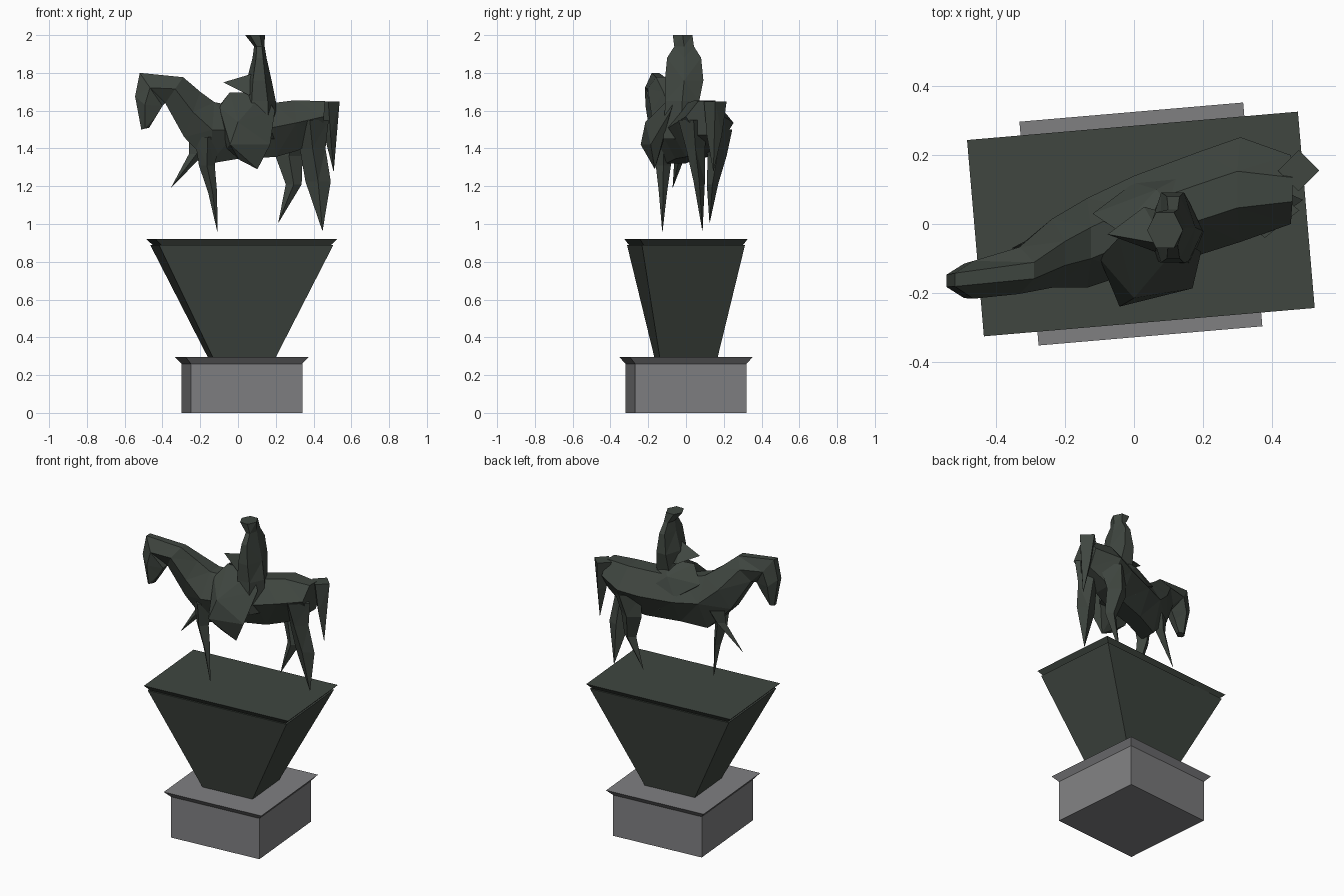
import bpy, bmesh, math


def material(name, rgb):
    m = bpy.data.materials.new(name)
    m.diffuse_color = (*rgb, 1)
    return m


BRONZE = material("dark green bronze", (0.050, 0.061, 0.051))
STONE = material("grey stone", (0.215, 0.215, 0.222))


def finish(bm, name, mat):
    bmesh.ops.remove_doubles(bm, verts=bm.verts, dist=0.0005)
    bmesh.ops.recalc_face_normals(bm, faces=bm.faces)
    me = bpy.data.meshes.new(name)
    bm.to_mesh(me)
    bm.free()
    me.materials.append(mat)
    ob = bpy.data.objects.new(name, me)
    bpy.context.collection.objects.link(ob)
    return ob


def loft(name, rings, mat, triangles=True):
    """Skin a list of equal-sized point rings and cap both ends."""
    bm = bmesh.new()
    loops = [[bm.verts.new(p) for p in r] for r in rings]
    n = len(loops[0])
    for a, b in zip(loops, loops[1:]):
        for i in range(n):
            j = (i + 1) % n
            bm.faces.new((a[i], a[j], b[j], b[i]))
    bm.faces.new(loops[0])
    bm.faces.new(loops[-1])
    if triangles:
        bmesh.ops.triangulate(bm, faces=bm.faces)
    return finish(bm, name, mat)


def limb(name, stations, sides=4):
    """Stations are (x, y, z, x radius, y radius), stacked by height."""
    top = max(math.sin(2 * math.pi * i / sides) for i in range(sides))
    rings = [[(x + rx * math.cos(2 * math.pi * i / sides),
               y + ry * math.sin(2 * math.pi * i / sides) / top, z)
              for i in range(sides)] for x, y, z, rx, ry in stations]
    return loft(name, rings, BRONZE)


def hull(name, points):
    bm = bmesh.new()
    for p in points:
        bm.verts.new(p)
    res = bmesh.ops.convex_hull(bm, input=bm.verts)
    junk = [v for v in res["geom_interior"] if isinstance(v, bmesh.types.BMVert)]
    bmesh.ops.delete(bm, geom=junk, context='VERTS')
    return finish(bm, name, BRONZE)


def tapered_block(name, levels, mat):
    """Levels are (width, depth, z); the plinth stands turned by 4.9 degrees."""
    c, s = math.cos(math.radians(4.9)), math.sin(math.radians(4.9))
    rings = []
    for w, d, z in levels:
        corners = [(-w / 2, -d / 2), (w / 2, -d / 2), (w / 2, d / 2), (-w / 2, d / 2)]
        rings.append([(0.02 + c * x - s * y, s * x + c * y, z) for x, y in corners])
    return loft(name, rings, mat, False)


# Plinth: stone foot with flared cap, then dark tapered block with flared slab
tapered_block("stone_foot", [(0.592, 0.592, 0), (0.592, 0.592, 0.26),
                             (0.652, 0.652, 0.295)], STONE)
tapered_block("tapered_plinth", [(0.335, 0.308, 0.295), (0.927, 0.548, 0.89)], BRONZE)
tapered_block("top_slab", [(0.905, 0.53, 0.89), (0.964, 0.572, 0.92)], BRONZE)

# Horse body, neck and head: (top x, top z, bottom x, bottom z, centre y, half width)
sections = [
    (0.46, 1.65, 0.45, 1.47, 0.10, 0.10),
    (0.30, 1.655, 0.32, 1.39, 0.10, 0.152),
    (0.18, 1.64, 0.20, 1.355, 0.06, 0.15),
    (0.00, 1.62, 0.00, 1.345, 0.00, 0.14),
    (-0.125, 1.645, -0.15, 1.32, -0.055, 0.13),
    (-0.20, 1.70, -0.285, 1.46, -0.085, 0.10),
    (-0.29, 1.777, -0.385, 1.64, -0.135, 0.068),
    (-0.52, 1.80, -0.40, 1.625, -0.162, 0.055),
    (-0.545, 1.676, -0.43, 1.575, -0.165, 0.05),
    (-0.512, 1.50, -0.47, 1.51, -0.168, 0.028),
]
profile = [(0, 0.35), (0.45, 1), (1, 0.4), (1, -0.4), (0.45, -1), (0, -0.35)]
loft("horse_body", [[(tx + f * (bx - tx), y + s * w, tz + f * (bz - tz))
                     for f, s in profile]
                    for tx, tz, bx, bz, y, w in sections], BRONZE)

# Horse legs and tail, each tapering to a point
limb("front_leg_standing", [(-0.16, -0.12, 1.46, 0.07, 0.06),
                            (-0.165, -0.12, 1.31, 0.042, 0.04),
                            (-0.135, -0.122, 1.17, 0.024, 0.022),
                            (-0.109, -0.125, 0.96, 0.001, 0.001)])
limb("front_leg_raised", [(-0.19, -0.02, 1.45, 0.07, 0.05),
                          (-0.22, -0.03, 1.37, 0.04, 0.03),
                          (-0.353, -0.07, 1.194, 0.001, 0.001)])
limb("near_hind_leg", [(0.38, 0.04, 1.55, 0.10, 0.08),
                       (0.395, 0.05, 1.40, 0.068, 0.05),
                       (0.424, 0.07, 1.225, 0.067, 0.03),
                       (0.447, 0.087, 0.965, 0.001, 0.001)])
limb("far_hind_leg", [(0.30, 0.165, 1.50, 0.10, 0.08),
                      (0.27, 0.165, 1.36, 0.072, 0.05),
                      (0.295, 0.14, 1.21, 0.042, 0.03),
                      (0.214, 0.125, 1.008, 0.001, 0.001)])
limb("tail", [(0.478, 0.155, 1.648, 0.06, 0.06),
              (0.49, 0.15, 1.47, 0.033, 0.04),
              (0.506, 0.145, 1.28, 0.001, 0.001)])

# Rider torso and capped head
limb("rider_torso", [(0.115, -0.03, 1.45, 0.09, 0.09),
                     (0.115, -0.02, 1.65, 0.085, 0.09),
                     (0.112, -0.01, 1.76, 0.066, 0.102),
                     (0.114, -0.01, 1.88, 0.037, 0.09),
                     (0.113, -0.01, 1.94, 0.028, 0.052),
                     (0.09, -0.018, 2.0, 0.052, 0.052)], 6)

# Rider arm reaching forward, and the two draped legs
hull("rider_arm", [(-0.077, -0.03, 1.75), (0.03, -0.04, 1.74), (0.09, -0.06, 1.80),
                   (0.03, 0.05, 1.70), (0.10, 0.03, 1.68), (0.06, -0.08, 1.68)])
hull("rider_near_leg", [(0.14, -0.05, 1.70), (-0.045, -0.04, 1.695),
                        (-0.10, -0.10, 1.62), (0.0, -0.215, 1.54),
                        (-0.042, -0.24, 1.42), (0.17, -0.187, 1.42),
                        (0.103, -0.165, 1.29), (0.007, -0.18, 1.34),
                        (-0.06, -0.15, 1.40), (0.195, -0.08, 1.60)])
hull("rider_far_leg", [(0.13, 0.02, 1.70), (-0.045, -0.02, 1.695),
                       (-0.12, 0.03, 1.60), (0.065, 0.10, 1.63),
                       (0.0, 0.12, 1.52), (0.16, 0.15, 1.55), (0.10, 0.13, 1.42)])
